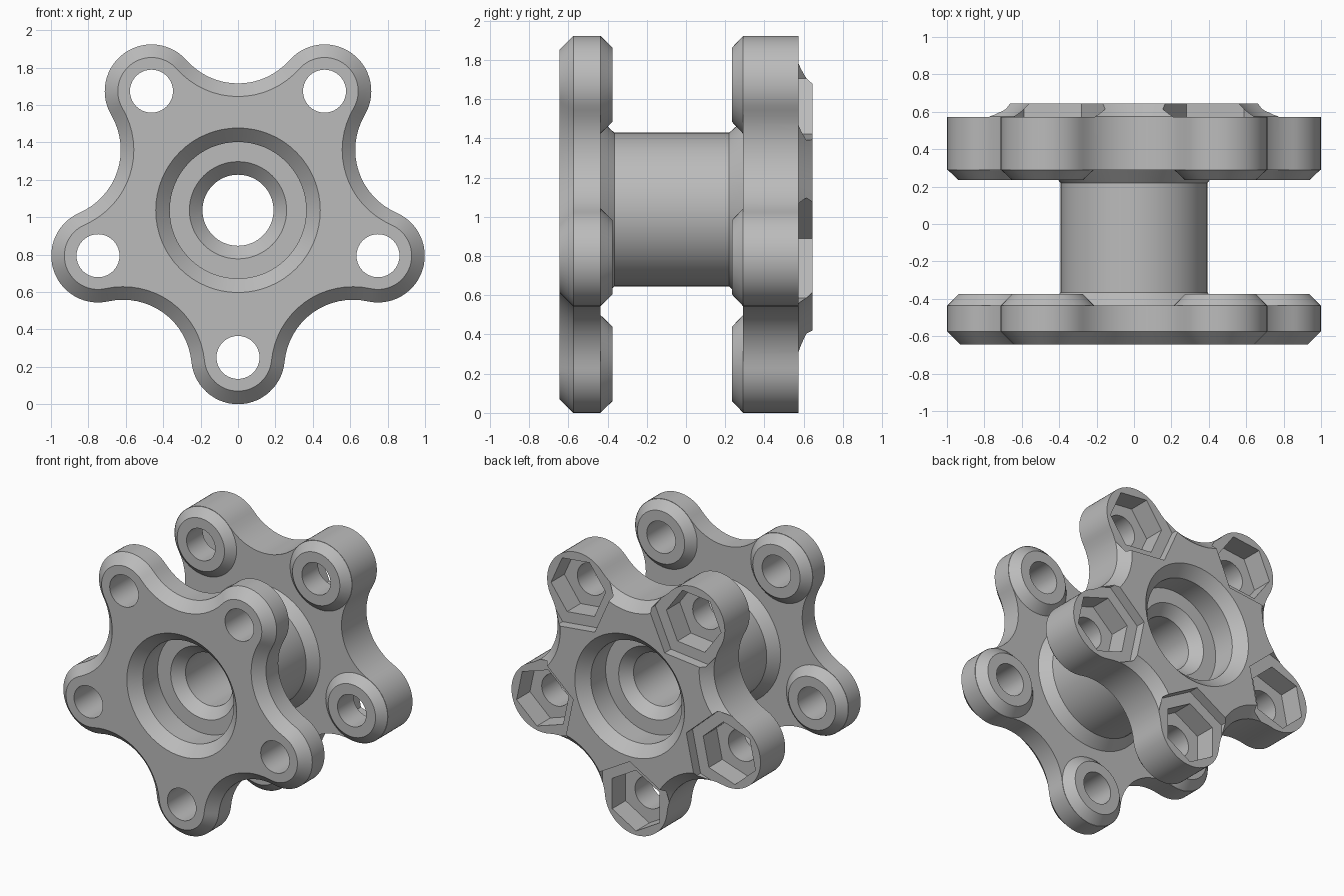
import bpy, bmesh, math
from math import radians, cos, sin, pi

if "Cube" in bpy.data.objects:
    bpy.data.objects.remove(bpy.data.objects["Cube"], do_unlink=True)

CENTRE_Z = 1.037
LOBE_DIST, LOBE_R = 0.787, 0.25
VALLEY_DIST, VALLEY_R = 1.044, 0.366
LOBE_ANGLES = [radians(-90 + 72 * k) for k in range(5)]
LOBES = [(LOBE_DIST * cos(a), LOBE_DIST * sin(a), a) for a in LOBE_ANGLES]

steel = bpy.data.materials.new("grey_metal")
steel.use_nodes = True
steel.diffuse_color = (0.5, 0.5, 0.5, 1)
steel.node_tree.nodes["Principled BSDF"].inputs["Base Color"].default_value = (0.5, 0.5, 0.5, 1)


def circle(r, x=0, z=0, n=64, start=0.0):
    return [(x + r * cos(start + 2 * pi * i / n), z + r * sin(start + 2 * pi * i / n))
            for i in range(n)]


def star(inset):
    """Five round lobes joined by tangent hollow arcs, moved inwards by inset."""
    half = radians(36)
    sweep = math.atan2(LOBE_DIST * sin(half), VALLEY_DIST - LOBE_DIST * cos(half))
    points = []
    for x, z, a in LOBES:
        turn = half + sweep
        for i in range(29):
            t = a - turn + 2 * turn * i / 28
            points.append((x + (LOBE_R - inset) * cos(t), z + (LOBE_R - inset) * sin(t)))
        mid = a + half
        for i in range(1, 16):
            t = mid + pi + sweep - 2 * sweep * i / 16
            r = VALLEY_R + inset
            points.append((VALLEY_DIST * cos(mid) + r * cos(t),
                           VALLEY_DIST * sin(mid) + r * sin(t)))
    return points


def loft(bm, rings):
    """Closed solid through (y, outline) rings along the y axis."""
    loops = [[bm.verts.new((x, y, z + CENTRE_Z)) for x, z in pts] for y, pts in rings]
    n = len(loops[0])
    for a, b in zip(loops, loops[1:]):
        for i in range(n):
            j = (i + 1) % n
            bm.faces.new((a[i], a[j], b[j], b[i]))
    bm.faces.new(loops[0])
    bm.faces.new(loops[-1])


def solid(name, *ring_sets):
    bm = bmesh.new()
    for rings in ring_sets:
        loft(bm, rings)
    bmesh.ops.recalc_face_normals(bm, faces=bm.faces)
    mesh = bpy.data.meshes.new(name)
    bm.to_mesh(mesh)
    bm.free()
    mesh.materials.append(steel)
    ob = bpy.data.objects.new(name, mesh)
    bpy.context.collection.objects.link(ob)
    return ob


def lathe(profile, x=0, z=0, n=64):
    return [(y, circle(r, x, z, n)) for r, y in profile]


def hexes(name, r, y0, y1):
    # one corner of each hexagon points at the hub
    return solid(name, *[[(y, circle(r, x, z, 6, a)) for y in (y0, y1)] for x, z, a in LOBES])


# Flanges with chamfered outer rims
wheel = solid("flanged_hub", [(-0.645, star(0.07)), (-0.575, star(0)), (-0.435, star(0))])
back_flange = solid("back_flange", [(0.29, star(0)), (0.575, star(0)), (0.645, star(0.07))])

# Central barrel flaring into both flanges
barrel = solid("barrel", lathe([(0.42, -0.5), (0.455, -0.435), (0.392, -0.365),
                                (0.392, 0.22), (0.455, 0.29), (0.42, 0.355)]))

# Conical bosses on the inner faces of the lobes
bosses = solid("bosses",
               *[lathe([(0.2, -0.5), (0.248, -0.435), (0.19, -0.375)], x, z, 48) for x, z, a in LOBES],
               *[lathe([(0.2, 0.355), (0.248, 0.29), (0.19, 0.235)], x, z, 48) for x, z, a in LOBES])

# Cutters: stepped bore, bolt holes, hexagonal ledges and nut pockets
half_bore = [(0.455, -0.66), (0.365, -0.57), (0.365, -0.4), (0.26, -0.4), (0.19, -0.33)]
bore = solid("bore_cutter", lathe(half_bore + [(r, -y) for r, y in reversed(half_bore)]))
holes = solid("hole_cutter", *[lathe([(0.115, -0.8), (0.115, 0.8)], x, z, 40) for x, z, a in LOBES])
ledges = hexes("ledge_cutter", 0.31, 0.573, 0.75)
pockets = hexes("pocket_cutter", 0.22, 0.42, 0.8)

helpers = [(back_flange, "UNION"), (barrel, "UNION"), (bosses, "UNION"), (bore, "DIFFERENCE"),
           (ledges, "DIFFERENCE"), (pockets, "DIFFERENCE"), (holes, "DIFFERENCE")]
for ob, operation in helpers:
    mod = wheel.modifiers.new(ob.name, "BOOLEAN")
    mod.operation = operation
    mod.solver = "EXACT"
    mod.object = ob
    ob.hide_render = True

# Bake the booleans and drop the helpers
graph = bpy.context.evaluated_depsgraph_get()
result = bpy.data.meshes.new_from_object(wheel.evaluated_get(graph))
wheel.modifiers.clear()
wheel.data = result
for ob, operation in helpers:
    bpy.data.objects.remove(ob, do_unlink=True)
wheel.data.materials.clear()
wheel.data.materials.append(steel)
for face in wheel.data.polygons:
    face.material_index = 0

bpy.ops.object.select_all(action="DESELECT")
wheel.select_set(True)
bpy.context.view_layer.objects.active = wheel
bpy.ops.object.shade_smooth_by_angle(angle=radians(30))
